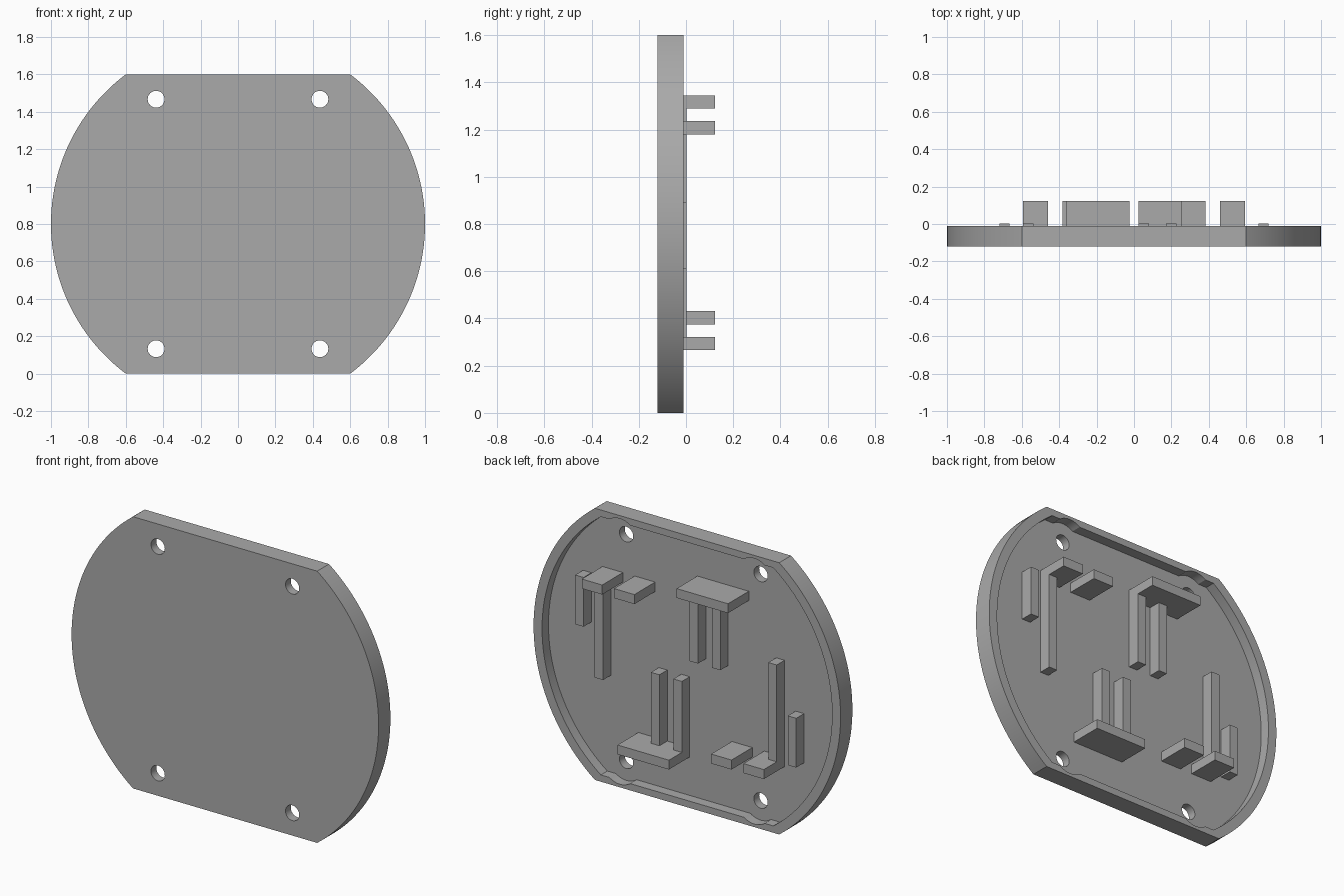
import bpy
import bmesh
import math

cube = bpy.data.objects.get("Cube")
if cube:
    bpy.data.objects.remove(cube)

MID = 0.8                       # height of the plate centre
BACK, FLOOR, FRONT = -0.01, -0.07, -0.12
HOLE_X, HOLE_Z, HOLE_R = 0.438, 0.667, 0.045

grey = bpy.data.materials.new("plain grey")
grey.use_nodes = True
grey.diffuse_color = (0.4, 0.4, 0.4, 1)
grey.node_tree.nodes["Principled BSDF"].inputs["Base Color"].default_value = (0.4, 0.4, 0.4, 1)


def prism(name, points, y0, y1):
    """Extrude an outline in x and z from y0 to y1."""
    bm = bmesh.new()
    face = bm.faces.new([bm.verts.new((x, y0, z)) for x, z in points])
    out = bmesh.ops.extrude_face_region(bm, geom=[face])
    verts = [v for v in out["geom"] if isinstance(v, bmesh.types.BMVert)]
    bmesh.ops.translate(bm, verts=verts, vec=(0, y1 - y0, 0))
    bmesh.ops.recalc_face_normals(bm, faces=bm.faces)
    mesh = bpy.data.meshes.new(name)
    bm.to_mesh(mesh)
    bm.free()
    mesh.materials.append(grey)
    obj = bpy.data.objects.new(name, mesh)
    bpy.context.collection.objects.link(obj)
    return obj


def box(name, x0, x1, z0, z1, top):
    return prism(name, [(x0, z0), (x1, z0), (x1, z1), (x0, z1)], FLOOR - 0.01, top)


def arc(cx, cz, r, a, b, n):
    return [(cx + r * math.cos(a + (b - a) * i / n), cz + r * math.sin(a + (b - a) * i / n))
            for i in range(n + 1)]


def outline(radius, half, bump=0):
    """Disc cut flat at top and bottom, with optional bulges around the holes."""
    quarter = arc(0, 0, radius, 0, math.asin(half / radius), 24)
    if bump:
        a = math.asin((half - HOLE_Z) / bump)
        quarter += arc(HOLE_X, HOLE_Z, bump, a, math.pi - a, 12)
    upper = quarter + [(-x, z) for x, z in reversed(quarter)]
    lower = [(x, -z) for x, z in reversed(upper[1:-1])]
    return [(x, z + MID) for x, z in upper + lower]


def cut(target, cutter):
    mod = target.modifiers.new("cut", "BOOLEAN")
    mod.operation = "DIFFERENCE"
    mod.solver = "EXACT"
    mod.object = cutter
    bpy.context.view_layer.objects.active = target
    bpy.ops.object.modifier_apply(modifier=mod.name)
    bpy.data.objects.remove(cutter)


# Plate with shallow recess in the back and four screw holes
plate = prism("plate", outline(1, 0.8), FRONT, BACK)
cut(plate, prism("recess_cutter", outline(0.945, 0.76, 0.115), FLOOR, 0.1))
for sx in (-1, 1):
    for sz in (-1, 1):
        ring = arc(sx * HOLE_X, MID + sz * HOLE_Z, HOLE_R, 0, math.tau, 32)[:-1]
        cut(plate, prism("hole_cutter", ring, -0.3, 0.3))
bpy.ops.object.select_all(action="DESELECT")
plate.select_set(True)
bpy.context.view_layer.objects.active = plate
bpy.ops.object.shade_smooth_by_angle(angle=math.radians(30))

# Shelves and ribs on the back; the lower set is the upper set turned half round
SHELF, RIB = 0.123, 0.003
parts = [
    ("wide_shelf", -0.36, -0.025, 1.29, 1.345, SHELF),
    ("inner_shelf", 0.25, 0.383, 1.18, 1.236, SHELF),
    ("outer_shelf", 0.46, 0.593, 1.18, 1.236, SHELF),
    ("short_rib", 0.665, 0.72, 0.89, 1.18, RIB),
    ("long_rib", 0.538, 0.593, 0.61, 1.2, RIB),
    ("middle_rib_a", -0.08, -0.025, 0.872, 1.31, RIB),
    ("middle_rib_b", -0.226, -0.171, 0.872, 1.31, RIB),
]
TURN = 1.611
for name, x0, x1, z0, z1, top in parts:
    box("upper_" + name, x0, x1, z0, z1, top)
    box("lower_" + name, -x1, -x0, TURN - z1, TURN - z0, top)
